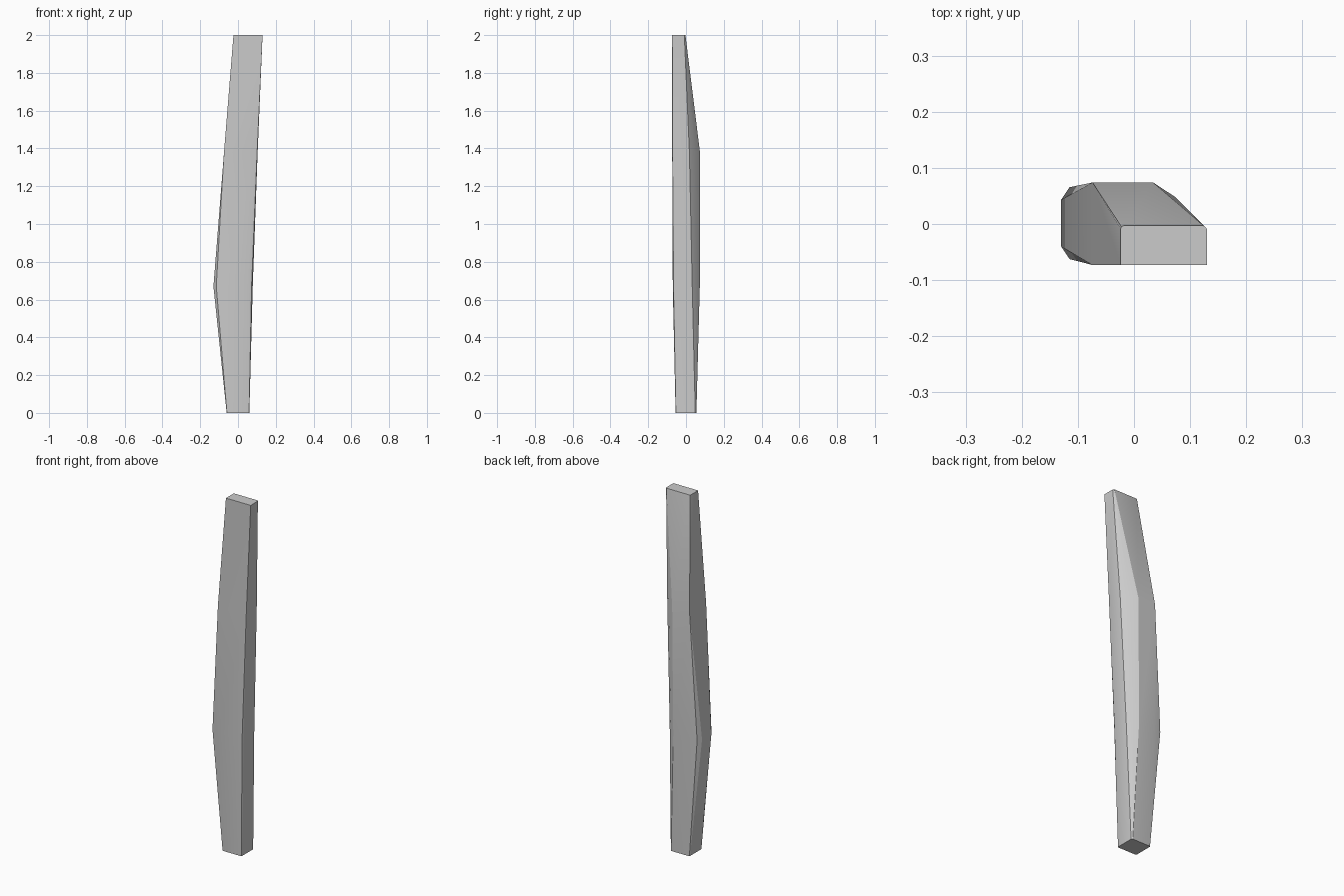
import bpy
import bmesh
import math

default_cube = bpy.data.objects.get("Cube")
if default_cube:
    bpy.data.objects.remove(default_cube, do_unlink=True)


def make_material(name, colour):
    material = bpy.data.materials.new(name)
    material.use_nodes = True
    material.diffuse_color = colour
    material.node_tree.nodes["Principled BSDF"].inputs["Base Color"].default_value = colour
    return material


def rounded_corner(x, y, cut, roundness):
    """Three points easing around a corner: cut is the inset along x and y."""
    dx = -math.copysign(cut[0], x_side(x))
    dy = -math.copysign(cut[1], x_side(y))
    along_x = (x + dx, y)
    along_y = (x, y + dy)
    middle = (x + dx * roundness, y + dy * roundness)
    return along_x, middle, along_y


def x_side(value):
    return 1 if value > 0 else -1


def cross_section(left, right, front, back, cuts):
    """Outline running front edge, right side, back edge, left side."""
    front_left, front_right, back_right, back_left = cuts

    def corner(x, y, sx, sy, cut, roundness):
        dx, dy = -sx * cut[0], -sy * cut[1]
        return [(x + dx, y), (x + dx * roundness, y + dy * roundness), (x, y + dy)]

    outline = corner(left, front, -1, -1, front_left, 0.25)[::-1]
    outline += corner(right, front, 1, -1, front_right, 0.25)
    outline += corner(right, back, 1, 1, back_right, 0.45)[::-1]
    outline += corner(left, back, -1, 1, back_left, 0.25)
    return outline


def loft(name, sections, material):
    bm = bmesh.new()
    rings = [[bm.verts.new((x, y, z)) for x, y in outline] for z, outline in sections]
    count = len(rings[0])
    for lower, upper in zip(rings, rings[1:]):
        for i in range(count):
            j = (i + 1) % count
            bm.faces.new((lower[i], lower[j], upper[j], upper[i]))
    bm.faces.new(rings[0][::-1])
    bm.faces.new(rings[-1])
    # Square corners collapse to a single edge
    bmesh.ops.remove_doubles(bm, verts=bm.verts[:], dist=0.0005)
    bmesh.ops.recalc_face_normals(bm, faces=bm.faces[:])
    mesh = bpy.data.meshes.new(name)
    bm.to_mesh(mesh)
    bm.free()
    mesh.materials.append(material)
    obj = bpy.data.objects.new(name, mesh)
    bpy.context.collection.objects.link(obj)
    bpy.ops.object.select_all(action="DESELECT")
    obj.select_set(True)
    bpy.context.view_layer.objects.active = obj
    bpy.ops.object.shade_smooth_by_angle(angle=math.radians(30))
    return obj


grey = make_material("plain grey", (0.6, 0.6, 0.6, 1.0))

square = (0, 0)
small = (0.006, 0.006)
broad = (0.06, 0.03)

# Foot, widest bulge, shoulder and tip of the leaning post
sections = [
    (0, cross_section(-0.06, 0.06, -0.055, 0.055, (small, small, small, small))),
    (0.67, cross_section(-0.13, 0.078, -0.07, 0.073, (broad, (0.025, 0.015), (0.05, 0.04), broad))),
    (1.38, cross_section(-0.074, 0.104, -0.073, 0.074, (square, (0.012, 0.008), (0.07, 0.056), square))),
    (2, cross_section(-0.024, 0.13, -0.073, -0.003, (square, square, small, small))),
]
loft("post", sections, grey)
